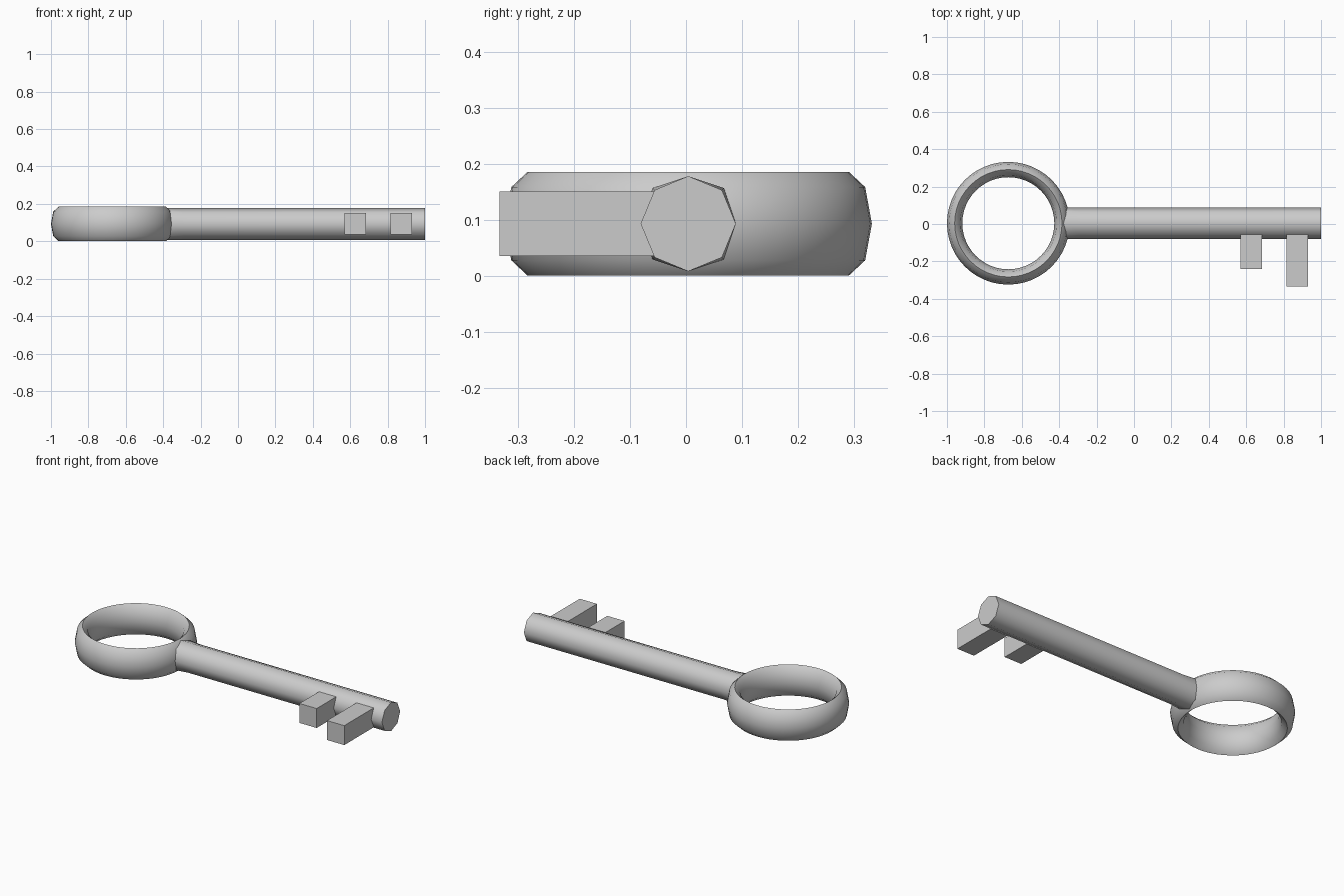
import bpy, bmesh
from math import cos, sin, pi, radians

if "Cube" in bpy.data.objects:
    bpy.data.objects.remove(bpy.data.objects["Cube"])

MID_Z = 0.093
CENTRE_Y = 0.004


def finish(bm, name, smooth=True):
    bmesh.ops.recalc_face_normals(bm, faces=bm.faces)
    mesh = bpy.data.meshes.new(name)
    bm.to_mesh(mesh)
    bm.free()
    obj = bpy.data.objects.new(name, mesh)
    bpy.context.collection.objects.link(obj)
    if smooth:
        bpy.ops.object.select_all(action='DESELECT')
        obj.select_set(True)
        bpy.context.view_layer.objects.active = obj
        bpy.ops.object.shade_smooth_by_angle(angle=radians(60))
    return obj


def bridge(bm, a, b):
    n = len(a)
    for i in range(n):
        bm.faces.new((a[i], a[(i + 1) % n], b[(i + 1) % n], b[i]))


# Bow: ring with a tall eight-sided cross-section
bm = bmesh.new()
SEGMENTS = 48
loops = []
for s in range(SEGMENTS):
    a = 2 * pi * s / SEGMENTS
    loop = []
    for k in range(8):
        t = 2 * pi * k / 8
        r = 0.287 + 0.041 * cos(t)
        loop.append(bm.verts.new((-0.672 + r * cos(a), CENTRE_Y + r * sin(a),
                                  MID_Z + 0.0925 * sin(t))))
    loops.append(loop)
for s in range(SEGMENTS):
    bridge(bm, loops[s], loops[(s + 1) % SEGMENTS])
finish(bm, "bow_ring")

# Shaft: eight-sided rod, diagonal corners slightly flared where it joins the bow
bm = bmesh.new()
loops = []
for x, flare in ((-0.39, 1.06), (-0.355, 1.06), (-0.29, 1.0), (1.0, 1.0)):
    loop = []
    for k in range(8):
        r = 0.085 * (flare if k % 2 else 1.0)
        t = 2 * pi * k / 8
        loop.append(bm.verts.new((x, CENTRE_Y + r * cos(t), MID_Z + r * sin(t))))
    loops.append(loop)
for a, b in zip(loops, loops[1:]):
    bridge(bm, a, b)
bm.faces.new(loops[0])
bm.faces.new(loops[-1])
finish(bm, "shaft")

# Bit: two square teeth of different length
for name, x, tip in (("short_tooth", 0.627, -0.24), ("long_tooth", 0.873, -0.333)):
    bm = bmesh.new()
    bmesh.ops.create_cube(bm, size=1)
    root = -0.05
    bmesh.ops.scale(bm, vec=(0.113, root - tip, 0.115), verts=bm.verts)
    bmesh.ops.translate(bm, vec=(x, (root + tip) / 2, MID_Z), verts=bm.verts)
    finish(bm, name, smooth=False)
